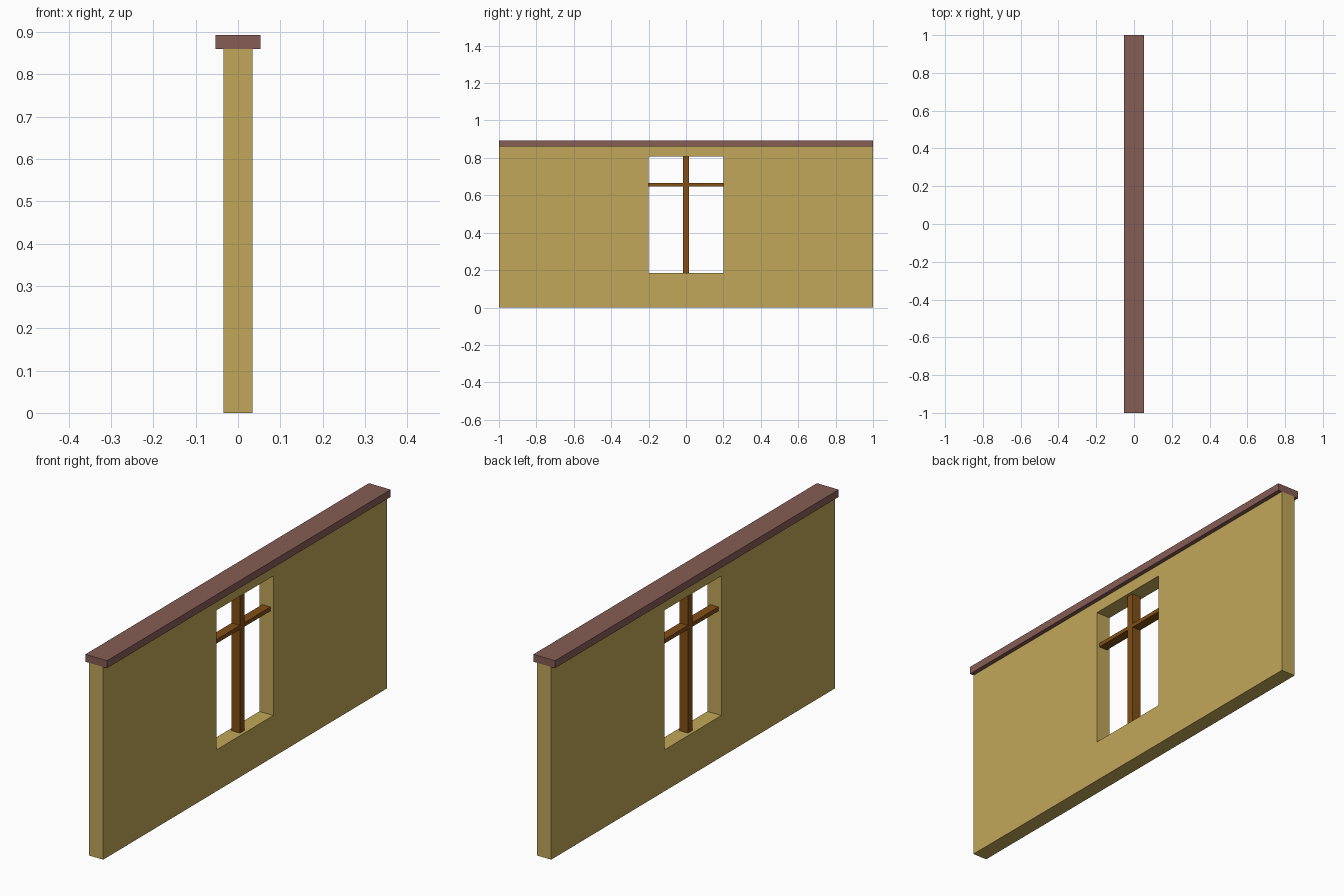
import bpy, bmesh

if "Cube" in bpy.data.objects:
    bpy.data.objects.remove(bpy.data.objects["Cube"])


def material(name, rgb):
    m = bpy.data.materials.new(name)
    m.diffuse_color = (*rgb, 1)
    m.use_nodes = True
    m.node_tree.nodes["Principled BSDF"].inputs["Base Color"].default_value = m.diffuse_color
    return m


def make_object(name, bm, mat):
    bmesh.ops.recalc_face_normals(bm, faces=bm.faces)
    mesh = bpy.data.meshes.new(name)
    bm.to_mesh(mesh)
    bm.free()
    mesh.materials.append(mat)
    ob = bpy.data.objects.new(name, mesh)
    bpy.context.collection.objects.link(ob)
    return ob


def box(name, half_x, half_y, z0, z1, mat):
    bm = bmesh.new()
    bmesh.ops.create_cube(bm, size=1)
    for v in bm.verts:
        v.co = (v.co.x * 2 * half_x, v.co.y * 2 * half_y, z0 + (v.co.z + 0.5) * (z1 - z0))
    return make_object(name, bm, mat)


plaster = material("plaster", (0.54, 0.39, 0.10))
coping = material("coping", (0.24, 0.11, 0.09))
wood = material("wood", (0.22, 0.08, 0.008))

WALL_X, WIN_Y, WIN_Z0, WIN_Z1, WALL_TOP = 0.0345, 0.2, 0.185, 0.808, 0.86

# Wall: 3 x 3 sheet with the middle cell left open, extruded to thickness
bm = bmesh.new()
ys = (-1, -WIN_Y, WIN_Y, 1)
zs = (0, WIN_Z0, WIN_Z1, WALL_TOP)
grid = [[bm.verts.new((-WALL_X, y, z)) for z in zs] for y in ys]
for i in range(3):
    for j in range(3):
        if (i, j) != (1, 1):
            bm.faces.new((grid[i][j], grid[i + 1][j], grid[i + 1][j + 1], grid[i][j + 1]))
ext = bmesh.ops.extrude_face_region(bm, geom=bm.faces[:])
for v in ext["geom"]:
    if isinstance(v, bmesh.types.BMVert):
        v.co.x = WALL_X
make_object("wall", bm, plaster)

# Coping along the top
box("wall_cap", 0.0535, 1.0, WALL_TOP, 0.893, coping)

# Window bars
box("window_upright", 0.021, 0.016, WIN_Z0, WIN_Z1, wood)
box("window_crossbar", 0.0205, WIN_Y, 0.648, 0.666, wood)
